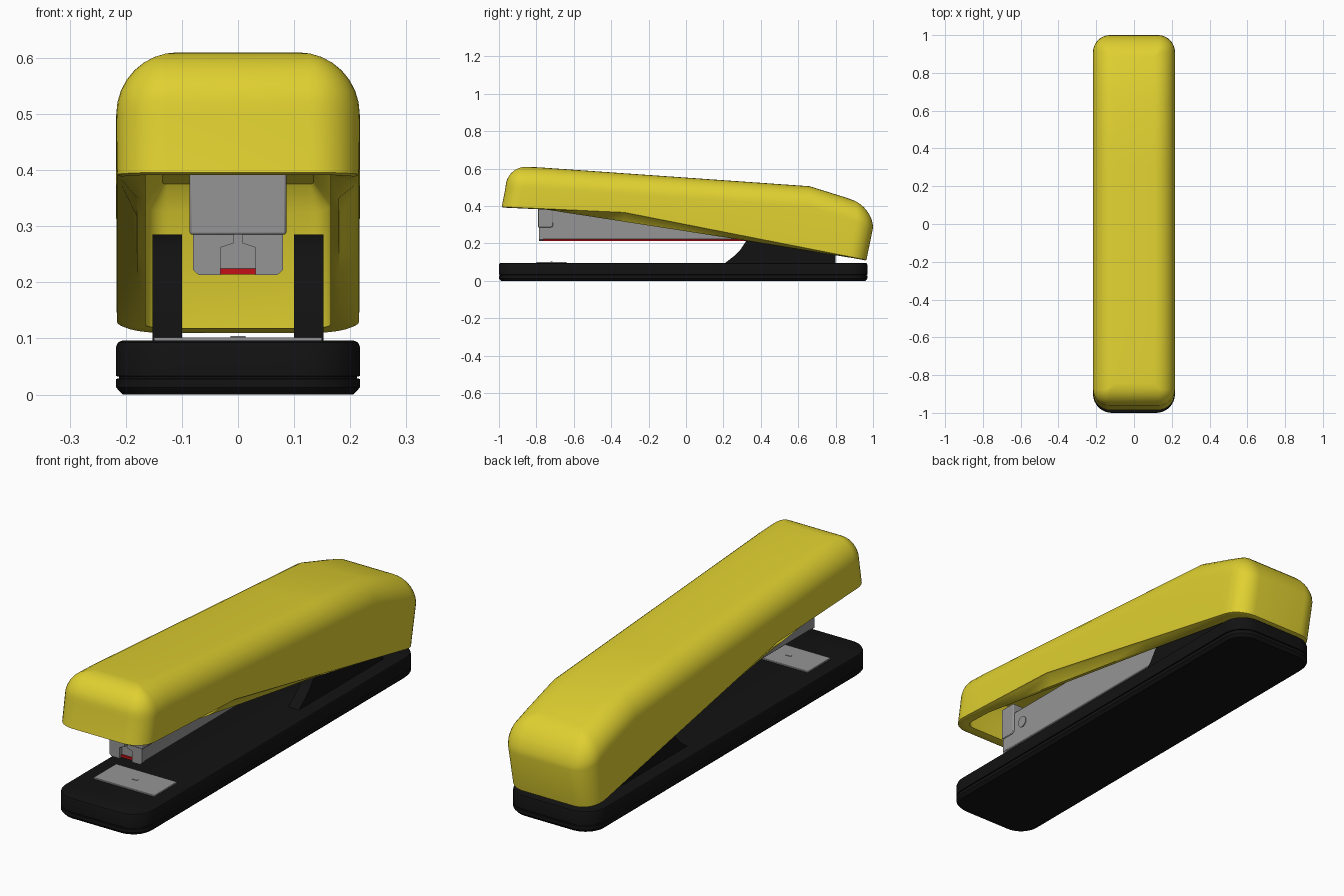
import bpy, bmesh, math

if "Cube" in bpy.data.objects:
    bpy.data.objects.remove(bpy.data.objects["Cube"])


def material(name, rgb):
    m = bpy.data.materials.new(name)
    m.diffuse_color = (*rgb, 1)
    m.use_nodes = True
    m.node_tree.nodes["Principled BSDF"].inputs["Base Color"].default_value = m.diffuse_color
    return m


YELLOW = material("yellow plastic", (0.74, 0.63, 0.03))
BLACK = material("black plastic", (0.006, 0.006, 0.006))
GREY = material("grey metal", (0.30, 0.30, 0.30))
RED = material("red plastic", (0.55, 0.005, 0.008))


def finish(name, bm, mat, bevel=0, angle=35):
    bmesh.ops.recalc_face_normals(bm, faces=bm.faces)
    me = bpy.data.meshes.new(name)
    bm.to_mesh(me)
    bm.free()
    me.materials.append(mat)
    ob = bpy.data.objects.new(name, me)
    bpy.context.collection.objects.link(ob)
    if bevel:
        mod = ob.modifiers.new("bevel", 'BEVEL')
        mod.width, mod.segments, mod.limit_method = bevel, 2, 'ANGLE'
    bpy.context.view_layer.objects.active = ob
    ob.select_set(True)
    bpy.ops.object.shade_smooth_by_angle(angle=math.radians(angle))
    ob.select_set(False)
    return ob


def curve(points):
    """Piecewise linear height along y."""
    def f(y):
        if y <= points[0][0]:
            return points[0][1]
        for (a, za), (b, zb) in zip(points, points[1:]):
            if y <= b:
                return za + (zb - za) * (y - a) / (b - a)
        return points[-1][1]
    return f


def ring(y0, y1, w, r, z, inset=0, kinks=(), n=8):
    """Rounded rectangle in plan, with heights given by z(y)."""
    y0, y1, w, r = y0 + inset, y1 - inset, w - inset, max(r - inset, 0.008)
    half = []
    for i in range(n + 1):
        a = math.pi / 2 * i / n
        half.append((w - r + r * math.sin(a), y0 + r - r * math.cos(a)))
    half += [(w, y) for y in kinks]
    for i in range(n + 1):
        a = math.pi / 2 * i / n
        half.append((w - r + r * math.cos(a), y1 - r + r * math.sin(a)))
    full = half + [(-x, y) for x, y in reversed(half)]
    return [(x, y, z(y)) for x, y in full]


def loft(name, rings, mat, angle=35):
    """Skin stacked rings and close both ends with cross strips."""
    bm = bmesh.new()
    loops = [[bm.verts.new(p) for p in rg] for rg in rings]
    n = len(loops[0])
    for a, b in zip(loops, loops[1:]):
        for i in range(n):
            j = (i + 1) % n
            bm.faces.new((a[i], a[j], b[j], b[i]))
    for lp in (loops[0], loops[-1]):
        for i in range(n // 2 - 1):
            bm.faces.new((lp[i], lp[i + 1], lp[n - 2 - i], lp[n - 1 - i]))
    return finish(name, bm, mat, angle=angle)


def box(name, x, y, z, mat, bevel=0):
    bm = bmesh.new()
    bmesh.ops.create_cube(bm, size=1)
    for v in bm.verts:
        v.co = [lo + (c + 0.5) * (hi - lo) for c, (lo, hi) in zip(v.co, (x, y, z))]
    return finish(name, bm, mat, bevel)


def prism(name, pts, axis, lo, hi, mat, bevel=0):
    """Extrude a 2D outline along x (points y,z) or along y (points x,z)."""
    bm = bmesh.new()
    place = (lambda p, t: (t, p[0], p[1])) if axis == 'x' else (lambda p, t: (p[0], t, p[1]))
    a = [bm.verts.new(place(p, lo)) for p in pts]
    b = [bm.verts.new(place(p, hi)) for p in pts]
    bm.faces.new(a)
    bm.faces.new(b)
    for i in range(len(pts)):
        j = (i + 1) % len(pts)
        bm.faces.new((a[i], a[j], b[j], b[i]))
    return finish(name, bm, mat, bevel)


# Base with rounded corners and a thin groove
base_steps = [(0.012, 0), (0.003, 0.009), (0, 0.013), (0, 0.028), (0.005, 0.029), (0.005, 0.032),
              (0, 0.033), (0, 0.086), (0.003, 0.093), (0.010, 0.096)]
loft("base", [ring(-1.0, 0.97, 0.217, 0.10, lambda y, h=h: h, d) for d, h in base_steps], BLACK)

# Hollow top cover: inner shell, rim, then rounded outside
top = curve([(-0.83, 0.61), (0.66, 0.506), (0.85, 0.447), (1.0, 0.395)])
rim = curve([(-0.985, 0.392), (-0.33, 0.362), (0.97, 0.107)])
lip = curve([(-0.985, 0.394), (-0.78, 0.386), (0.31, 0.217), (0.97, 0.109)])
K = (-0.78, -0.55, -0.33, 0.0, 0.31, 0.66, 0.84)
R = 0.11
shell = [ring(-0.985, 0.965, 0.215, 0.09, lambda y: top(y) - 0.06, 0.08, K),
         ring(-0.985, 0.965, 0.215, 0.09, lambda y: top(y) - 0.10, 0.05, K),
         ring(-0.985, 0.965, 0.215, 0.09, lip, 0.05, K),
         ring(-0.985, 0.965, 0.215, 0.09, lip, 0.035, K),
         ring(-0.985, 0.965, 0.215, 0.09, rim, 0.008, K),
         ring(-0.985, 0.965, 0.216, 0.09, lambda y: rim(y) + 0.004, 0, K)]
for i in range(9):
    a = math.pi / 2 * i / 8
    shell.append(ring(-0.965, 1.0, 0.217, 0.09, lambda y, a=a: top(y) - R * (1 - math.sin(a)),
                      R * (1 - math.cos(a)), K))
loft("top_cover", shell, YELLOW, 40)

# Hinge arms rising from the base, inside the cover
arm = [(0.20, 0.09), (0.215, 0.10), (0.26, 0.135), (0.29, 0.165), (0.32, 0.21), (0.36, 0.265),
       (0.40, 0.285), (0.72, 0.285), (0.80, 0.22), (0.80, 0.09)]
for side, s in (("right", 1), ("left", -1)):
    prism(side + "_hinge_arm", arm, 'x', *sorted((0.10 * s, 0.152 * s)), BLACK)

# Magazine channel and the folded cap over its nose
box("magazine", (-0.08, 0.08), (-0.77, 0.75), (0.222, 0.385), GREY, 0.004)
nose = [(-0.79, 0.285), (-0.725, 0.285), (-0.714, 0.289), (-0.71, 0.30), (-0.71, 0.43), (-0.79, 0.43)]
prism("nose_cap", nose, 'x', -0.086, 0.086, GREY, 0.004)

# Nose plates leaving the staple slot between them, and side rivets
plate = [(0.007, 0.286), (0.08, 0.286), (0.08, 0.222), (0.07, 0.213), (0.031, 0.213),
         (0.031, 0.262), (0.007, 0.27)]
for side, s in (("right", 1), ("left", -1)):
    prism(side + "_nose_plate", [(x * s, z) for x, z in plate], 'y', -0.787, -0.765, GREY)
    rivet = [(-0.655 + 0.025 * math.cos(i * math.pi / 12), 0.315 + 0.025 * math.sin(i * math.pi / 12))
             for i in range(24)]
    prism(side + "_rivet", rivet, 'x', *sorted((0.078 * s, 0.084 * s)), GREY)

# Red staple pusher strip under the magazine
box("pusher_strip", (-0.031, 0.031), (-0.775, 0.40), (0.214, 0.225), RED)

# Anvil plate on the base with its small forming dimple
box("anvil_plate", (-0.15, 0.15), (-0.80, -0.64), (0.09, 0.102), GREY, 0.002)
box("anvil_dimple", (-0.013, 0.013), (-0.725, -0.715), (0.10, 0.104), GREY)
